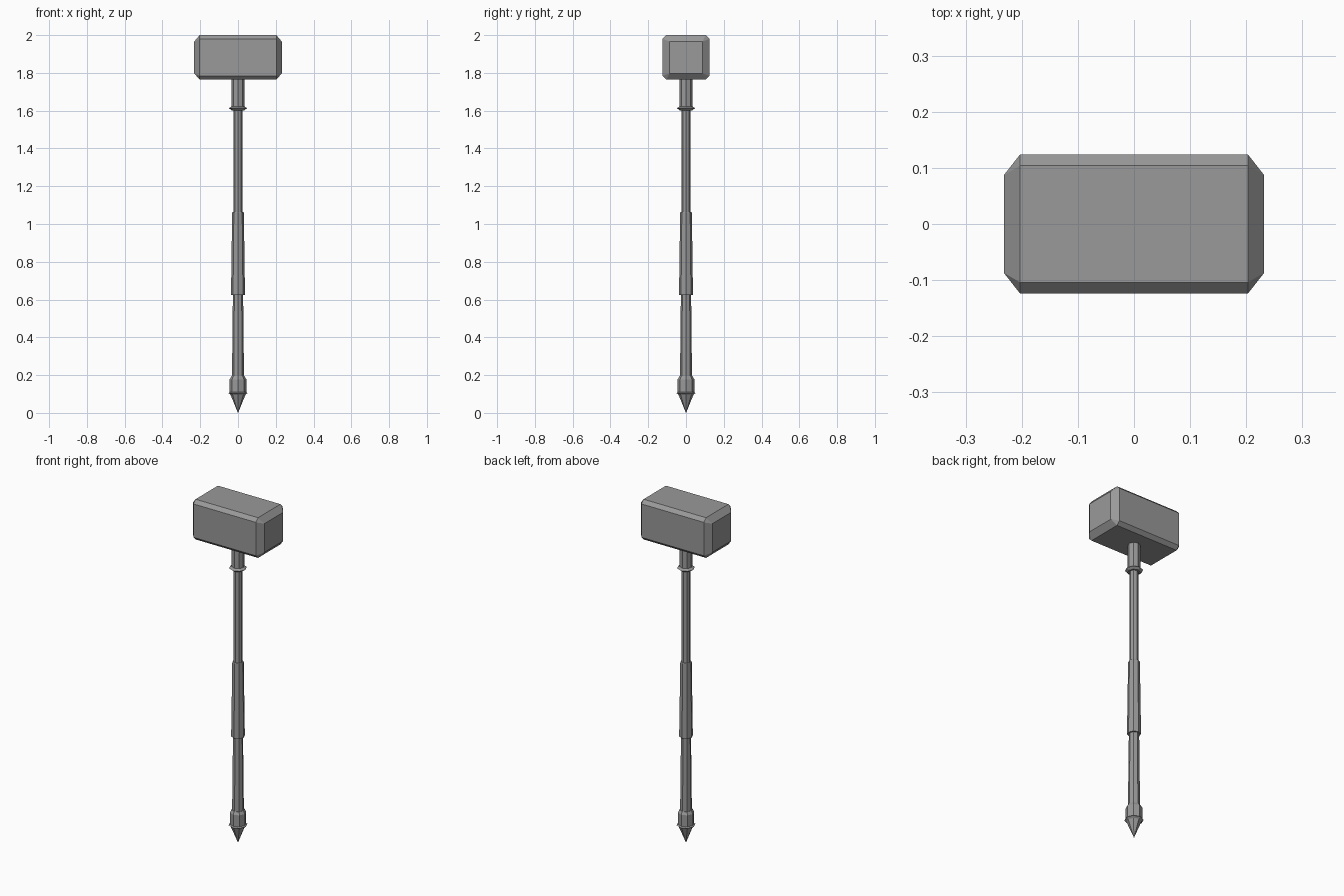
import bpy, bmesh, math

if "Cube" in bpy.data.objects:
    bpy.data.objects.remove(bpy.data.objects["Cube"])

# Dark grey metal for every part
dark_grey = bpy.data.materials.new("dark_grey")
dark_grey.diffuse_color = (0.32, 0.32, 0.32, 1)
dark_grey.use_nodes = True
dark_grey.node_tree.nodes["Principled BSDF"].inputs["Base Color"].default_value = dark_grey.diffuse_color

def finish(name, bm):
    bmesh.ops.remove_doubles(bm, verts=bm.verts, dist=1e-5)
    bmesh.ops.recalc_face_normals(bm, faces=bm.faces)
    mesh = bpy.data.meshes.new(name)
    bm.to_mesh(mesh)
    bm.free()
    mesh.materials.append(dark_grey)
    obj = bpy.data.objects.new(name, mesh)
    bpy.context.collection.objects.link(obj)
    return obj

def loft(name, rings):
    """Skin a list of equal-length point rings and cap both ends."""
    bm = bmesh.new()
    loops = [[bm.verts.new(p) for p in ring] for ring in rings]
    n = len(loops[0])
    for a, b in zip(loops, loops[1:]):
        for i in range(n):
            j = (i + 1) % n
            bm.faces.new((a[i], a[j], b[j], b[i]))
    bm.faces.new(loops[0][::-1])
    bm.faces.new(loops[-1])
    return finish(name, bm)

def turned(name, profile, sides=8):
    """Faceted round part from (radius, height) pairs."""
    return loft(name, [[(r * math.cos(2 * math.pi * i / sides),
                         r * math.sin(2 * math.pi * i / sides), z)
                        for i in range(sides)] for r, z in profile])

def head_ring(x, hy, hz, c, zc=1.882):
    """Rectangle across the head with its corners cut by c."""
    pts = [(hy, hz - c), (hy - c, hz), (c - hy, hz), (-hy, hz - c),
           (-hy, c - hz), (c - hy, -hz), (hy - c, -hz), (hy, c - hz)]
    return [(x, y, zc + z) for y, z in pts]

# Hammer head: chamfered block narrowing to a rectangular face at each end
loft("hammer_head", [head_ring(-0.232, 0.087, 0.084, 0),
                     head_ring(-0.203, 0.124, 0.118, 0.02),
                     head_ring(0.203, 0.124, 0.118, 0.02),
                     head_ring(0.232, 0.087, 0.084, 0)])

# Handle
turned("shaft", [(0.032, 0.17), (0.027, 0.64), (0.024, 1.05), (0.024, 1.64)])
turned("grip", [(0.036, 0.624), (0.037, 0.626), (0.031, 1.060), (0.029, 1.063)])

# Socket under the head with its flange
turned("socket", [(0.034, 1.61), (0.034, 1.78)])
turned("socket_flange", [(0.034, 1.602), (0.048, 1.613), (0.034, 1.622)])

# Pommel and spike
turned("pommel", [(0.044, 0.10), (0.044, 0.178), (0.035, 0.194)])
turned("spike", [(0.0005, 0.0), (0.040, 0.097), (0.051, 0.105), (0.042, 0.112)])
